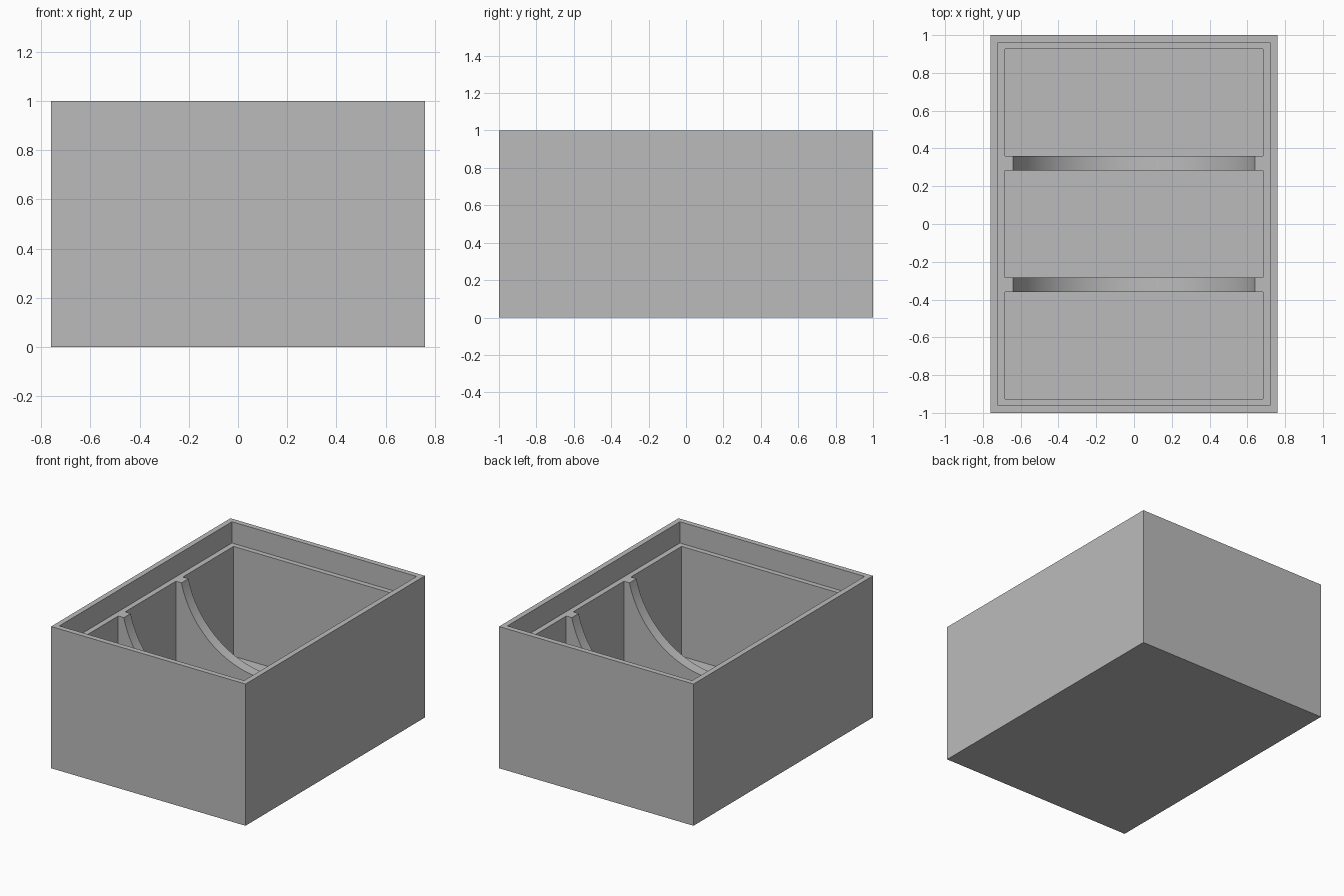
import bpy
import math

cube = bpy.data.objects.get("Cube")
if cube:
    bpy.data.objects.remove(cube, do_unlink=True)

# Dimensions
HALF_X, HALF_Y, HEIGHT = 0.759, 1.0, 1.0
WALL = 0.038          # rim thickness, and ledge width
LEDGE_Z = 0.85
FLOOR_Z = 0.075
BAY_HALF_Y = 0.283
BAY_PITCH = 0.643
SCOOP_RADIUS = 0.657

grey = bpy.data.materials.new("plain_grey")
grey.use_nodes = True
colour = (0.5, 0.5, 0.5, 1.0)
grey.diffuse_color = colour
grey.node_tree.nodes["Principled BSDF"].inputs["Base Color"].default_value = colour


def block(name, half_x, half_y, z0, z1, y=0.0):
    """Box given by its half sizes and height range."""
    bpy.ops.mesh.primitive_cube_add(size=1, location=(0, y, (z0 + z1) / 2))
    ob = bpy.context.object
    ob.name = name
    ob.scale = (2 * half_x, 2 * half_y, z1 - z0)
    bpy.ops.object.transform_apply(location=True, rotation=True, scale=True)
    return ob


def carve(target, cutter):
    """Subtract the cutter from the target and discard it."""
    cutter.hide_render = True
    mod = target.modifiers.new("carve", 'BOOLEAN')
    mod.operation = 'DIFFERENCE'
    mod.solver = 'EXACT'
    mod.object = cutter
    bpy.ops.object.select_all(action='DESELECT')
    target.select_set(True)
    bpy.context.view_layer.objects.active = target
    bpy.ops.object.modifier_apply(modifier=mod.name)
    bpy.data.objects.remove(cutter, do_unlink=True)


# Solid tray body
tray = block("divided_tray", HALF_X, HALF_Y, 0, HEIGHT)
tray.data.materials.append(grey)

# Lid recess, leaving a thin rim above a ledge
carve(tray, block("lid_recess", HALF_X - WALL, HALF_Y - WALL, LEDGE_Z, HEIGHT + 0.2))

# Three equal bays
for i in (-1, 0, 1):
    carve(tray, block("bay", HALF_X - 2 * WALL, BAY_HALF_Y,
                      FLOOR_Z, HEIGHT + 0.1, i * BAY_PITCH))

# Round scoop through both dividers
bpy.ops.mesh.primitive_cylinder_add(vertices=128, radius=SCOOP_RADIUS, depth=1.0,
                                    location=(0, 0, HEIGHT),
                                    rotation=(math.pi / 2, 0, 0))
scoop = bpy.context.object
scoop.name = "scoop"
bpy.ops.object.transform_apply(location=True, rotation=True, scale=True)
carve(tray, scoop)

# Smooth the scoops, keep the corners crisp
bpy.ops.object.shade_smooth_by_angle(angle=math.radians(20))
